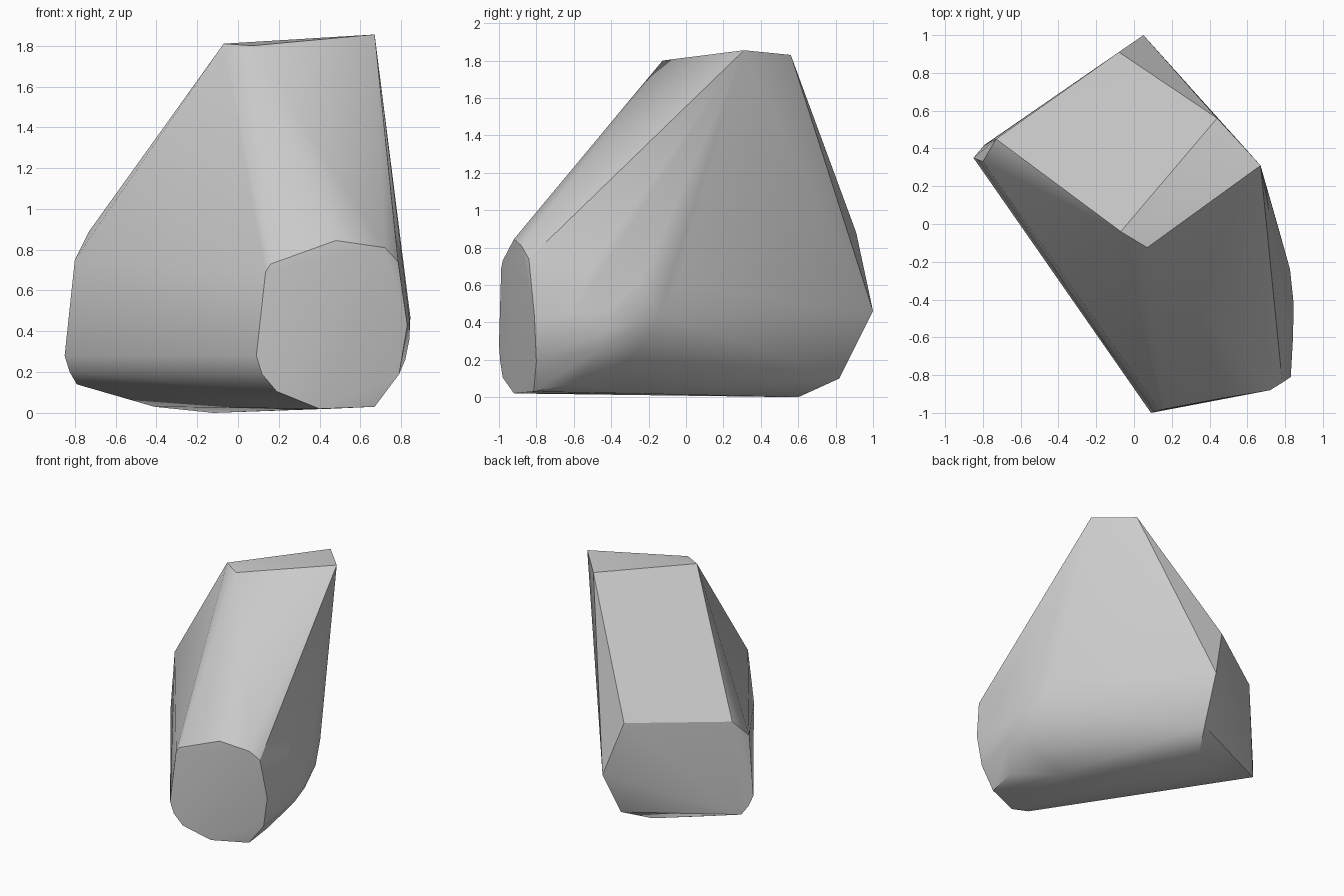
import bpy, bmesh, math

cube = bpy.data.objects.get("Cube")
if cube:
    bpy.data.objects.remove(cube, do_unlink=True)

# Flat grey used on the whole block
grey = bpy.data.materials.new("plain_grey")
grey.use_nodes = True
colour = (0.6, 0.6, 0.6, 1)
grey.diffuse_color = colour
grey.node_tree.nodes["Principled BSDF"].inputs["Base Color"].default_value = colour

# Sloping crown at the top
crown = [(.07, -.125, 1.8), (.67, .31, 1.855), (.44, .56, 1.83), (-.07, -.04, 1.81)]
# Rear end corners
rear = [(-.08, .91, .88), (.05, 1, .46), (-.73, .45, .89), (-.8, .33, .75),
        (-.85, .35, .28), (-.825, .38, .2), (-.79, .42, .14),
        (-.41, .44, .03), (-.12, .6, 0), (.01, .82, .1)]
# Front end outline
front = [(.09, -1, .28), (.135, -.988, .69), (.16, -.98, .73), (.28, -.94, .785),
         (.48, -.92, .845), (.72, -.88, .81), (.785, -.84, .74), (.83, -.81, .43),
         (.79, -.8, .19), (.67, -.815, .03), (.4, -.92, .02), (.19, -.98, .105),
         (.118, -.993, .19)]
# Rounded flank, from its upper ridge down to the underside
flank = [(.812, -.5, .7), (.826, -.24, .62), (.773, -.05, .6), (.845, -.42, .47),
         (.842, -.6, .45), (.8, -.147, .44), (.84, -.42, .36), (.764, -.234, .28),
         (.82, -.45, .26), (.705, -.344, .16), (.685, -.6, .07), (.45, -.3, .02)]

# Wrap the outlines into one solid block
bm = bmesh.new()
for p in crown + rear + front + flank:
    bm.verts.new(p)
bmesh.ops.convex_hull(bm, input=bm.verts)
loose = [v for v in bm.verts if not v.link_faces]
bmesh.ops.delete(bm, geom=loose, context="VERTS")
bmesh.ops.dissolve_limit(bm, angle_limit=math.radians(1), verts=bm.verts, edges=bm.edges)
bmesh.ops.recalc_face_normals(bm, faces=bm.faces)

mesh = bpy.data.meshes.new("faceted_block")
bm.to_mesh(mesh)
bm.free()
mesh.materials.append(grey)
block = bpy.data.objects.new("faceted_block", mesh)
bpy.context.collection.objects.link(block)

# Smooth the rounded sides, keep the end edges crisp
bpy.ops.object.select_all(action="DESELECT")
block.select_set(True)
bpy.context.view_layer.objects.active = block
bpy.ops.object.shade_smooth_by_angle(angle=math.radians(29))
